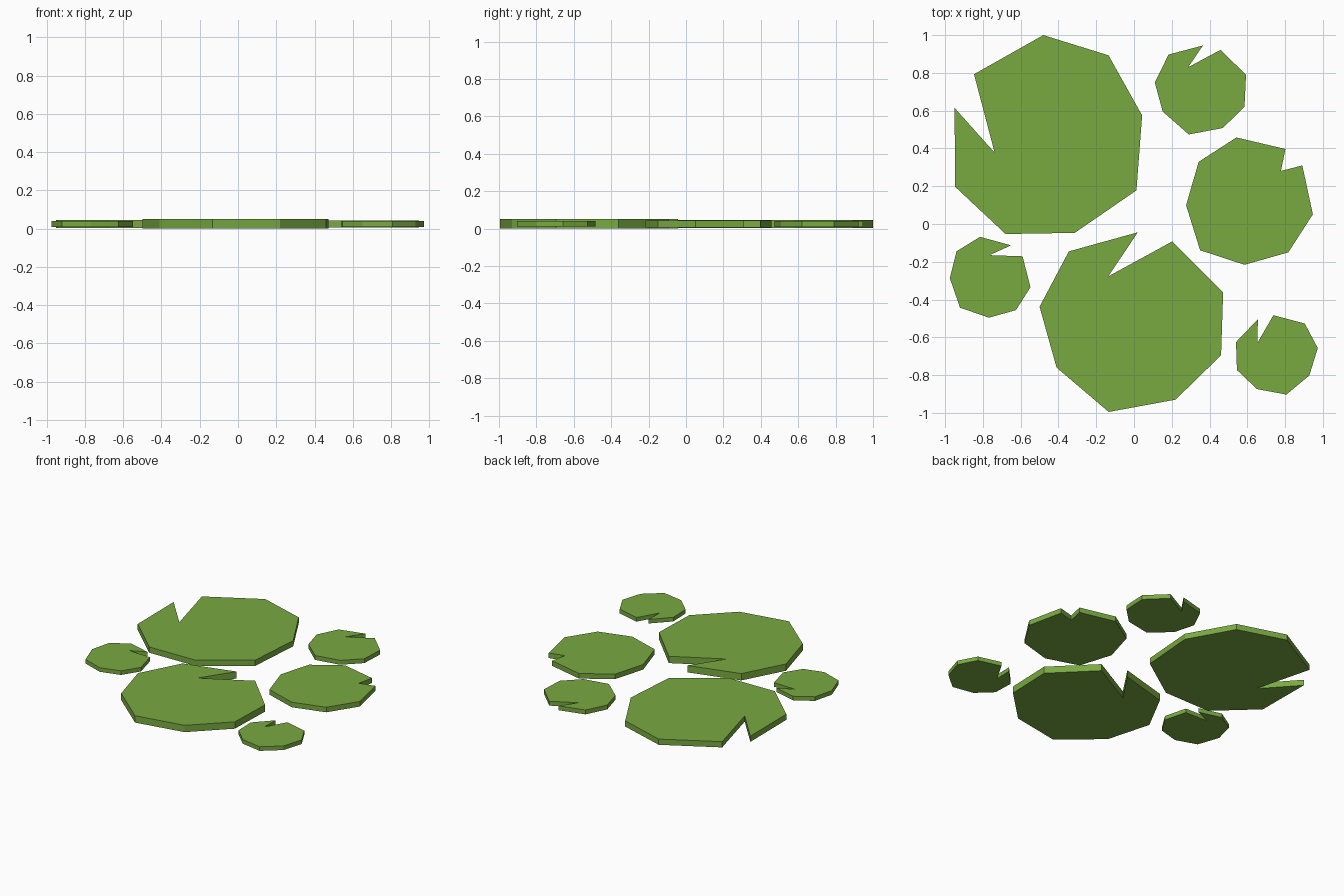
import bpy, bmesh

# One leaf green for every pad
green = bpy.data.materials.new("leaf green")
green.diffuse_color = (0.19, 0.40, 0.053, 1)

MID = 0.025  # all pads share the same middle height


def lily_pad(name, thickness, outline):
    """Extrude a notched outline into a flat pad centred on MID."""
    bm = bmesh.new()
    low = MID - thickness / 2
    face = bm.faces.new([bm.verts.new((x, y, low)) for x, y in outline])
    top = bmesh.ops.extrude_face_region(bm, geom=[face])["geom"]
    verts = [g for g in top if isinstance(g, bmesh.types.BMVert)]
    bmesh.ops.translate(bm, verts=verts, vec=(0, 0, thickness))
    bmesh.ops.recalc_face_normals(bm, faces=bm.faces)
    mesh = bpy.data.meshes.new(name)
    bm.to_mesh(mesh)
    bm.free()
    mesh.materials.append(green)
    bpy.context.collection.objects.link(bpy.data.objects.new(name, mesh))


# Two large pads
lily_pad("large_pad_back", 0.042, [
    (-0.48, 1.0), (-0.135, 0.893), (0.043, 0.575), (0.013, 0.178), (-0.314, -0.047),
    (-0.68, -0.053), (-0.947, 0.197), (-0.95, 0.615), (-0.738, 0.378), (-0.847, 0.793)])
lily_pad("large_pad_front", 0.05, [
    (0.02, -0.044), (-0.136, -0.277), (0.203, -0.092), (0.472, -0.362), (0.461, -0.695),
    (0.22, -0.93), (-0.134, -0.995), (-0.41, -0.76), (-0.5, -0.438), (-0.345, -0.145)])

# Medium pad
lily_pad("medium_pad_right", 0.037, [
    (0.542, 0.458), (0.802, 0.397), (0.778, 0.281), (0.891, 0.31), (0.947, 0.051),
    (0.817, -0.15), (0.585, -0.216), (0.35, -0.139), (0.276, 0.099), (0.342, 0.329)])

# Three small pads
lily_pad("small_pad_back", 0.032, [
    (0.365, 0.945), (0.287, 0.83), (0.458, 0.922), (0.593, 0.79), (0.585, 0.62),
    (0.47, 0.508), (0.29, 0.474), (0.152, 0.595), (0.11, 0.75), (0.183, 0.897)])
lily_pad("small_pad_left", 0.03, [
    (-0.815, -0.068), (-0.651, -0.113), (-0.765, -0.165), (-0.59, -0.171), (-0.548, -0.335),
    (-0.625, -0.456), (-0.768, -0.496), (-0.921, -0.443), (-0.975, -0.287), (-0.939, -0.144)])
lily_pad("small_pad_front", 0.03, [
    (0.656, -0.504), (0.653, -0.63), (0.738, -0.483), (0.904, -0.527), (0.973, -0.657),
    (0.928, -0.802), (0.807, -0.903), (0.651, -0.874), (0.545, -0.773), (0.54, -0.625)])
